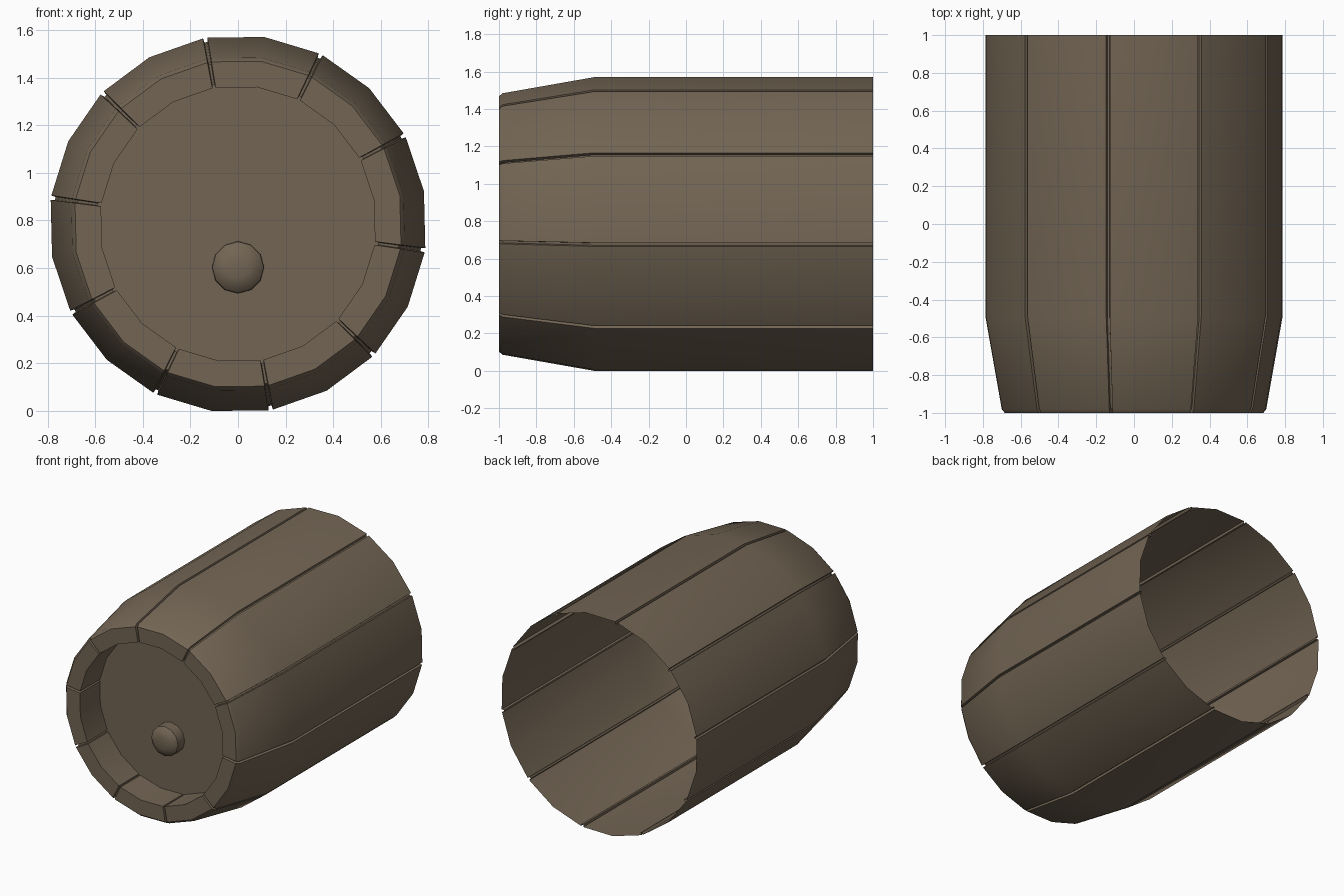
import bpy, bmesh
from math import cos, sin, radians

if "Cube" in bpy.data.objects:
    bpy.data.objects.remove(bpy.data.objects["Cube"], do_unlink=True)

CENTRE_Z = 0.785
STAVES = 10
LID_Y = -0.77

wood = bpy.data.materials.new("weathered brown wood")
wood.use_nodes = True
colour = (0.17, 0.13, 0.088, 1)
wood.diffuse_color = colour
shader = wood.node_tree.nodes["Principled BSDF"]
shader.inputs["Base Color"].default_value = colour
shader.inputs["Roughness"].default_value = 0.8


def lathe(name, columns, centre_z, cap=False):
    """Join (angle, profile) columns around the y axis; profiles run back to front."""
    bm = bmesh.new()
    rings = [[bm.verts.new((r * cos(radians(a)), y, centre_z + r * sin(radians(a))))
              for r, y in profile] for a, profile in columns]
    for i, here in enumerate(rings):
        after = rings[(i + 1) % len(rings)]
        for j in range(len(here) - 1):
            bm.faces.new((here[j], after[j], after[j + 1], here[j + 1]))
    if cap:
        bm.faces.new([ring[-1] for ring in rings])
    mesh = bpy.data.meshes.new(name)
    bm.to_mesh(mesh)
    bm.free()
    mesh.materials.append(wood)
    obj = bpy.data.objects.new(name, mesh)
    bpy.context.collection.objects.link(obj)
    bpy.ops.object.select_all(action="DESELECT")
    obj.select_set(True)
    bpy.context.view_layer.objects.active = obj
    bpy.ops.object.shade_smooth_by_angle(angle=radians(35))
    return obj


# Stave shell: ten two-sided planks separated by narrow sunken grooves
plank = [(0.793, 1), (0.793, -0.49), (0.706, -0.98), (0.69, -1), (0.58, -1), (0.58, LID_Y)]
groove = [(0.775, 1), (0.775, -0.49), (0.69, -0.965), (0.68, -0.98), (0.595, -0.98), (0.595, LID_Y)]
columns = []
for k in range(STAVES):
    a = -80 + k * 360 / STAVES
    columns += [(a - 0.45, groove), (a + 0.45, groove), (a + 0.7, plank),
                (a + 18, plank), (a + 35.3, plank)]
lathe("barrel_staves", columns, CENTRE_Z)

# Recessed lid closing the front
lid = [(0.6, LID_Y)]
lathe("barrel_lid", [(-80 + k * 18, lid) for k in range(20)], CENTRE_Z, cap=True)

# Round stopper set low in the lid
stopper = [(0.11, LID_Y), (0.108, -0.845), (0.085, -0.868), (0.045, -0.88)]
lathe("stopper", [(k * 30, stopper) for k in range(12)], 0.603, cap=True)
